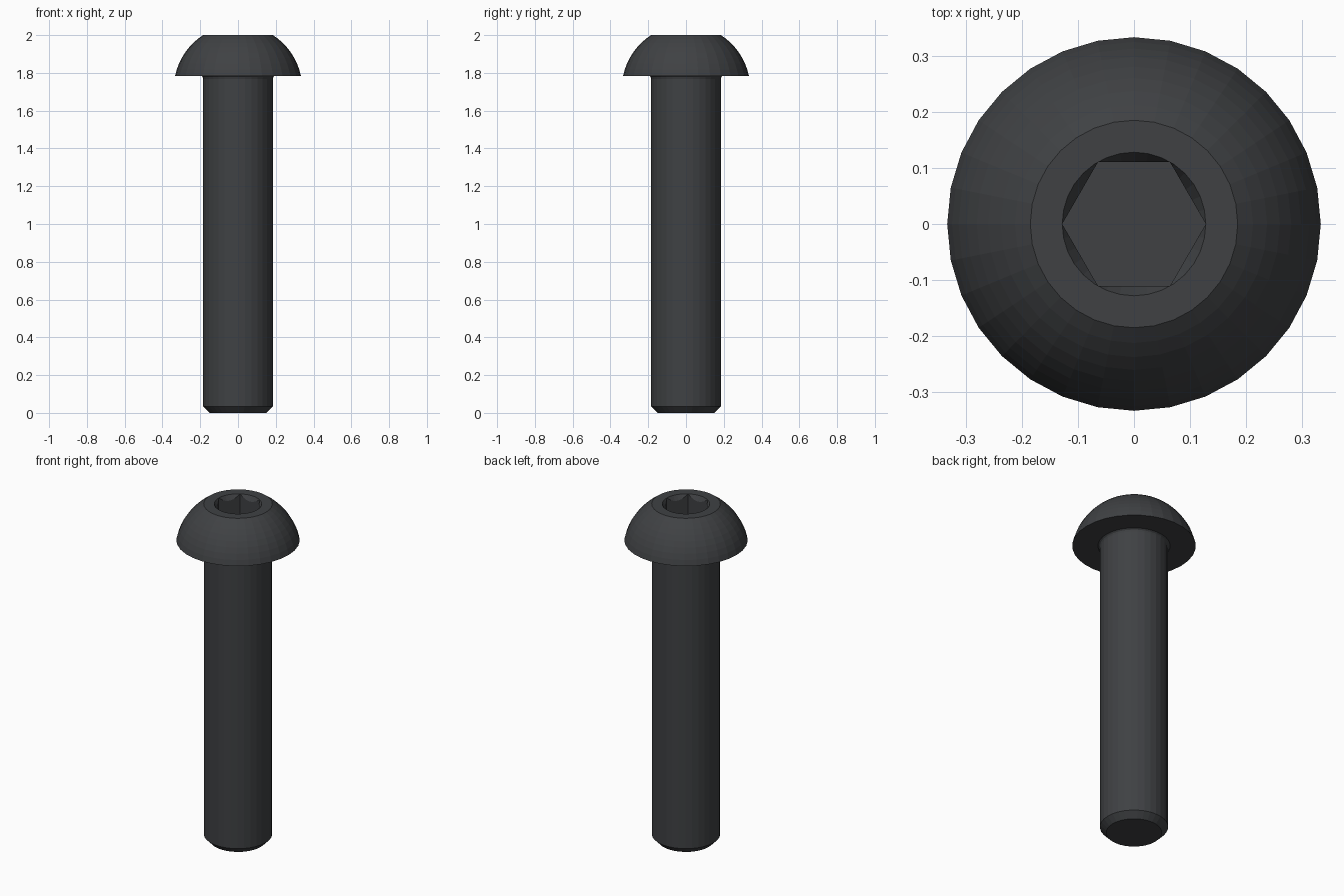
import bpy, bmesh
from math import pi, cos, sin, radians

if "Cube" in bpy.data.objects:
    bpy.data.objects.remove(bpy.data.objects["Cube"])

SIDES = 32
# Angles hit every side of the round body and every corner of the hex socket
ANGLES = sorted({i * 360 / SIDES for i in range(SIDES)} | {i * 60.0 for i in range(6)})


def polygon_radius(r, deg, n):
    """Distance from centre to the edge of an n-gon with corner radius r."""
    step = 2 * pi / n
    return r * cos(pi / n) / cos(radians(deg) % step - pi / n)


bm = bmesh.new()


def ring(r, z, n=SIDES):
    return [bm.verts.new((polygon_radius(r, a, n) * cos(radians(a)),
                          polygon_radius(r, a, n) * sin(radians(a)), z)) for a in ANGLES]


# Outer profile: chamfered tip, shank, small fillet under the head
profile = [(0.15, 0), (0.184, 0.035), (0.184, 1.768), (0.187, 1.778), (0.195, 1.785)]
# Domed head as an arc, from the wide rim up to the flat top
R, ZC = 0.3405, 1.714
start, end, steps = radians(12.0), radians(57.1), 8
for i in range(steps + 1):
    t = start + (end - start) * i / steps
    profile.append((R * cos(t), ZC + R * sin(t)))
profile[-1] = (0.185, 2.0)

rings = [ring(r, z) for r, z in profile]

# Hex socket: round mouth, sloped crescents, straight hex walls, flat floor
MOUTH, DEPTH = 0.128, 0.13
rings.append(ring(MOUTH, 2.0))
lip = ring(MOUTH, 2.0, 6)
for v, m in zip(lip, rings[-1]):
    v.co.z -= max(0, m.co.xy.length - v.co.xy.length) * 1.7
rings += [lip, ring(MOUTH, 2.0 - DEPTH, 6)]

count = len(ANGLES)
for a, b in zip(rings, rings[1:]):
    for i in range(count):
        j = (i + 1) % count
        bm.faces.new((a[i], a[j], b[j], b[i]))
bm.faces.new(rings[0][::-1])
bm.faces.new(rings[-1])
bmesh.ops.remove_doubles(bm, verts=bm.verts, dist=0.0004)
bmesh.ops.recalc_face_normals(bm, faces=bm.faces)

mesh = bpy.data.meshes.new("button_head_screw")
bm.to_mesh(mesh)
bm.free()
screw = bpy.data.objects.new("button_head_screw", mesh)
bpy.context.collection.objects.link(screw)

# Dark steel finish
steel = bpy.data.materials.new("dark_steel")
steel.diffuse_color = (0.05, 0.053, 0.057, 1)
steel.use_nodes = True
steel.node_tree.nodes["Principled BSDF"].inputs["Base Color"].default_value = steel.diffuse_color
mesh.materials.append(steel)
